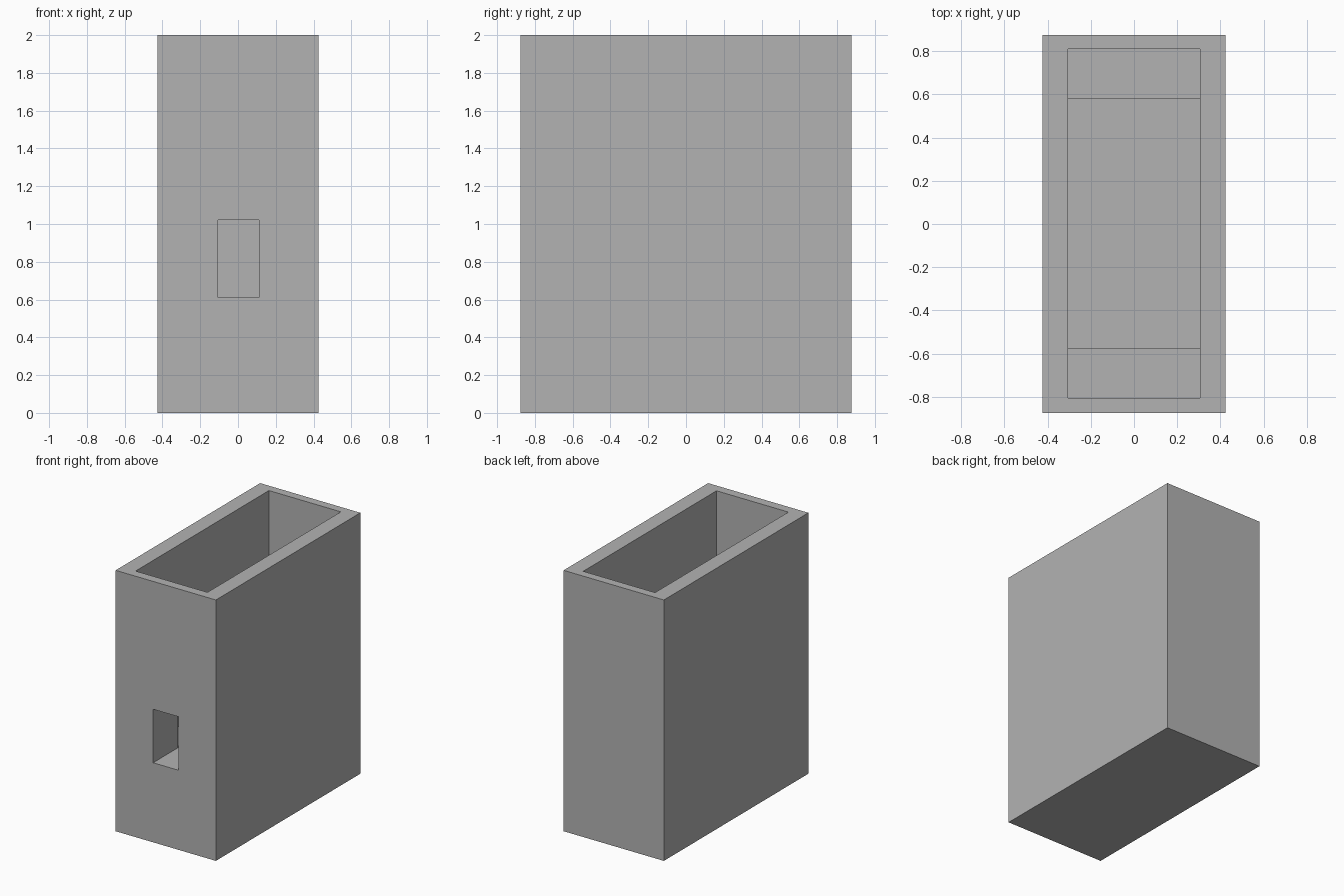
import bpy

cube = bpy.data.objects.get("Cube")
if cube:
    bpy.data.objects.remove(cube, do_unlink=True)

WIDTH, DEPTH, HEIGHT = 0.85, 1.75, 2.0
FLOOR, LEDGE = 0.61, 1.39

grey = bpy.data.materials.new("light_grey")
grey.use_nodes = True
colour = (0.45, 0.45, 0.45, 1.0)
grey.diffuse_color = colour
grey.node_tree.nodes["Principled BSDF"].inputs["Base Color"].default_value = colour


def box(name, low, high):
    """Axis-aligned box between two corners."""
    centre = [(a + b) / 2 for a, b in zip(low, high)]
    bpy.ops.mesh.primitive_cube_add(size=1, location=centre)
    obj = bpy.context.object
    obj.name = name
    obj.scale = [b - a for a, b in zip(low, high)]
    bpy.ops.object.transform_apply(location=True, rotation=False, scale=True)
    obj.data.materials.append(grey)
    return obj


def cut(target, cutter):
    """Subtract the cutter and discard it."""
    mod = target.modifiers.new("cut", "BOOLEAN")
    mod.operation = "DIFFERENCE"
    mod.solver = "EXACT"
    mod.object = cutter
    cutter.hide_render = True
    bpy.context.view_layer.objects.active = target
    bpy.ops.object.modifier_apply(modifier=mod.name)
    bpy.data.objects.remove(cutter, do_unlink=True)


# Solid outer block
housing = box("housing", (-WIDTH / 2, -DEPTH / 2, 0), (WIDTH / 2, DEPTH / 2, HEIGHT))

# Wide upper pocket, leaving a ledge at each end
cut(housing, box("upper_pocket", (-0.305, -0.805, LEDGE), (0.305, 0.81, HEIGHT + 0.2)))

# Narrower deep pocket between the ledges
cut(housing, box("deep_pocket", (-0.305, -0.575, FLOOR), (0.305, 0.58, HEIGHT + 0.2)))

# Front slot running through to the deep pocket
cut(housing, box("front_slot", (-0.107, -1.0, FLOOR), (0.11, -0.4, 1.02)))
